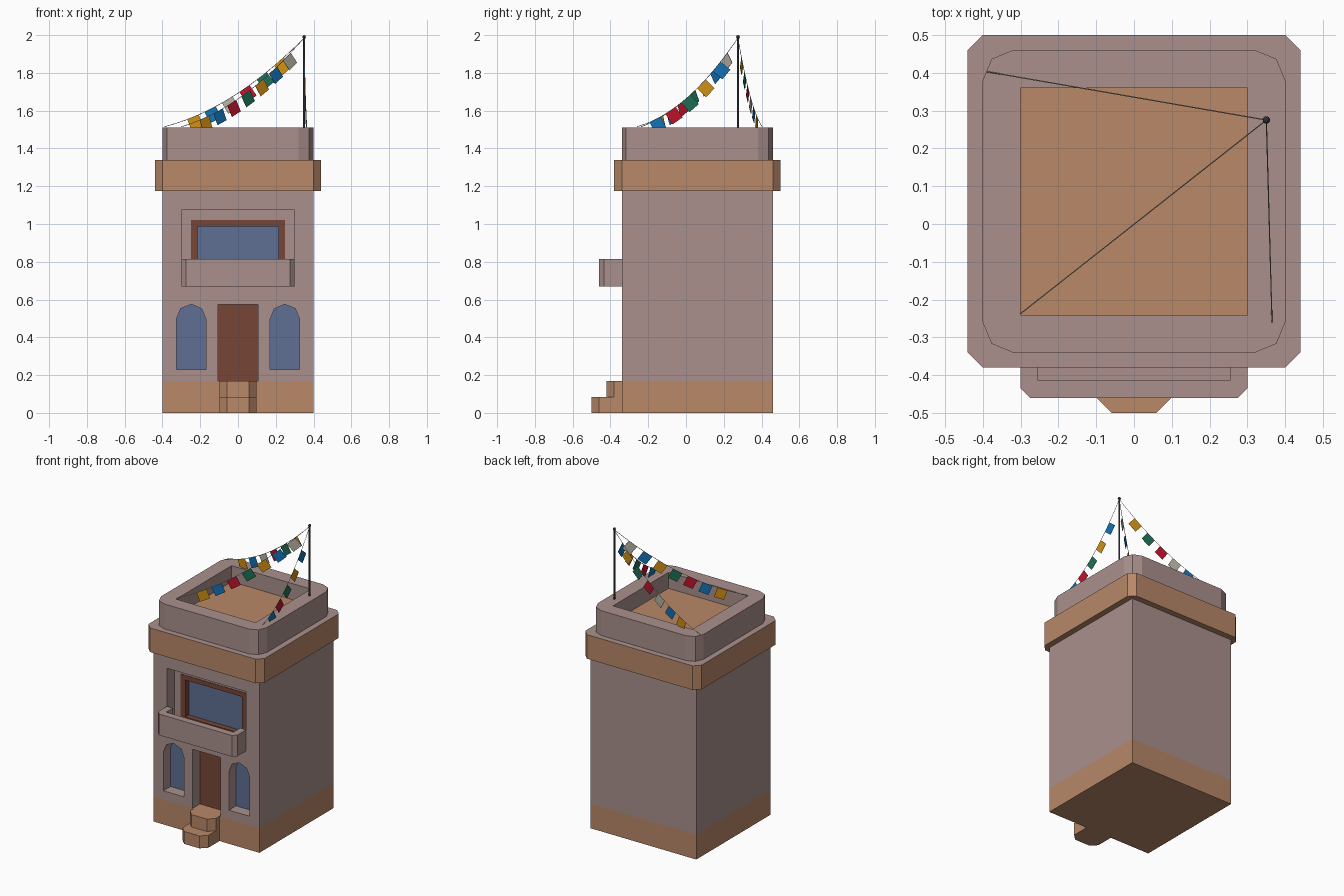
import bpy, bmesh, math
from mathutils import Vector

if "Cube" in bpy.data.objects:
    bpy.data.objects.remove(bpy.data.objects["Cube"])


def material(name, col):
    m = bpy.data.materials.new(name)
    m.diffuse_color = (*col, 1)
    m.use_nodes = True
    m.node_tree.nodes["Principled BSDF"].inputs["Base Color"].default_value = m.diffuse_color
    return m


MAUVE = material("mauve_plaster", (0.40, 0.28, 0.263))
TAN = material("tan_stone", (0.48, 0.246, 0.138))
BROWN = material("brown_wood", (0.18, 0.061, 0.037))
GLASS = material("blue_glass", (0.112, 0.162, 0.296))
DARK = material("dark_metal", (0.03, 0.03, 0.035))
FLAG = {"O": material("orange_cloth", (0.64, 0.28, 0.007)),
        "B": material("blue_cloth", (0.007, 0.17, 0.48)),
        "R": material("red_cloth", (0.51, 0.007, 0.026)),
        "G": material("green_cloth", (0.013, 0.156, 0.091)),
        "W": material("white_cloth", (0.48, 0.456, 0.376))}


def prism(name, pts, a, b, mat, axis="z"):
    """Extrude a 2D outline from a to b along z (xy outline) or y (xz outline)."""
    bm = bmesh.new()
    place = (lambda p, h: (p[0], p[1], h)) if axis == "z" else (lambda p, h: (p[0], h, p[1]))
    lo = [bm.verts.new(place(p, a)) for p in pts]
    hi = [bm.verts.new(place(p, b)) for p in pts]
    bm.faces.new(lo)
    bm.faces.new(hi)
    n = len(pts)
    for i in range(n):
        bm.faces.new((lo[i], lo[(i + 1) % n], hi[(i + 1) % n], hi[i]))
    bmesh.ops.recalc_face_normals(bm, faces=bm.faces)
    me = bpy.data.meshes.new(name)
    bm.to_mesh(me)
    bm.free()
    me.materials.append(mat)
    ob = bpy.data.objects.new(name, me)
    bpy.context.collection.objects.link(ob)
    return ob


def rect(x0, x1, y0, y1):
    return [(x0, y0), (x1, y0), (x1, y1), (x0, y1)]


def round_rect(x, y0, y1, r, seg):
    pts = []
    for cx, cy, a0 in ((x - r, y1 - r, 0), (r - x, y1 - r, 90), (r - x, y0 + r, 180), (x - r, y0 + r, 270)):
        for i in range(seg + 1):
            a = math.radians(a0 + 90 * i / seg)
            pts.append((cx + r * math.cos(a), cy + r * math.sin(a)))
    return pts


def front_cut(x, y0, y1, c):
    """Rectangle with the two front corners cut off."""
    return [(-x, y1), (-x, y0 + c), (c - x, y0), (x - c, y0), (x, y0 + c), (x, y1)]


def cut(ob, *cutters):
    for c in cutters:
        m = ob.modifiers.new("cut", "BOOLEAN")
        m.operation, m.solver, m.object = "DIFFERENCE", "EXACT", c
        bpy.context.view_layer.objects.active = ob
        bpy.ops.object.modifier_apply(modifier=m.name)
    for c in cutters:
        bpy.data.objects.remove(c)


def arch(cx):
    w = 0.078
    top = [(cx + w * math.cos(math.radians(a)), 0.497 + w * math.sin(math.radians(a)))
           for a in range(0, 181, 45)]
    return [(cx - w, 0.23), (cx + w, 0.23)] + top


# Main tower with recessed openings
FRONT, BACK = -0.34, 0.46
D = FRONT + 0.08
prism("plinth", rect(-0.4, 0.4, FRONT, BACK), 0, 0.17, TAN)
walls = prism("walls", rect(-0.4, 0.4, FRONT, BACK), 0.17, 1.18, MAUVE)
door_shape = rect(-0.105, 0.105, 0.17, 0.573)
openings = [prism("cutter", rect(-0.105, 0.105, 0.15, 0.573), -0.5, D, MAUVE, "y"),
            prism("cutter", rect(-0.3, 0.3, 0.70, 1.075), -0.5, D, MAUVE, "y"),
            prism("cutter", rect(-0.25, 0.25, 0.70, 1.02), -0.5, D + 0.06, MAUVE, "y")]
openings += [prism("cutter", arch(s * 0.248), -0.5, D, MAUVE, "y") for s in (-1, 1)]
cut(walls, *openings)

# Door and windows
prism("door", door_shape, D - 0.003, D + 0.02, BROWN, "y")
for s, side in ((-1, "left"), (1, "right")):
    prism("arched_window_" + side, arch(s * 0.248), D - 0.003, D + 0.02, GLASS, "y")
frame = prism("balcony_window_frame", rect(-0.25, 0.25, 0.70, 1.02), D - 0.003, D + 0.06, BROWN, "y")
cut(frame, prism("cutter", rect(-0.215, 0.215, 0.735, 0.988), -0.5, D + 0.2, BROWN, "y"))
prism("balcony_window_glass", rect(-0.22, 0.22, 0.73, 0.992), D + 0.035, D + 0.05, GLASS, "y")

# Balcony tray
balcony = prism("balcony", front_cut(0.3, -0.46, FRONT, 0.025), 0.67, 0.815, MAUVE)
cut(balcony, prism("cutter", rect(-0.255, 0.255, -0.412, -0.2), 0.70, 0.9, MAUVE))

# Entrance steps
prism("lower_step", front_cut(0.098, -0.5, FRONT, 0.04), 0, 0.085, TAN)
prism("upper_step", front_cut(0.098, -0.42, FRONT, 0.04), 0.085, 0.17, TAN)

# Cornice band with plaster on its top face
band = prism("cornice_band", round_rect(0.44, -0.38, 0.5, 0.04, 1), 1.175, 1.34, TAN)
band.data.materials.append(MAUVE)
for p in band.data.polygons:
    if p.normal.z > 0.9:
        p.material_index = 1

# Roof parapet and terrace floor
parapet = prism("parapet", round_rect(0.4, FRONT, BACK, 0.08, 2), 1.34, 1.51, MAUVE)
cut(parapet, prism("cutter", rect(-0.3, 0.3, -0.24, 0.36), 1.30, 1.6, MAUVE))
prism("roof_floor", rect(-0.3, 0.3, -0.24, 0.36), 1.34, 1.40, TAN)

# Flag pole with finial
PX, PY = 0.35, 0.275
bpy.ops.mesh.primitive_cylinder_add(vertices=12, radius=0.006, depth=0.50, location=(PX, PY, 1.74))
pole = bpy.context.object
bpy.ops.mesh.primitive_uv_sphere_add(segments=10, ring_count=6, radius=0.01, location=(PX, PY, 1.99))
finial = bpy.context.object
pole.name, finial.name = "flag_pole", "pole_finial"
for o in (pole, finial):
    o.data.materials.append(DARK)


# Sagging strings with square flags hanging beneath
def bunting(name, end, sag, flags, t0, dt):
    a, b = Vector((PX, PY, 1.985)), Vector(end)

    def at(t):
        return a.lerp(b, t) - Vector((0, 0, 4 * sag * t * (1 - t)))

    cu = bpy.data.curves.new(name + "_string", "CURVE")
    cu.dimensions = "3D"
    cu.bevel_depth, cu.bevel_resolution = 0.0015, 0
    sp = cu.splines.new("POLY")
    sp.points.add(20)
    for i, p in enumerate(sp.points):
        p.co = (*at(i / 20), 1)
    cu.materials.append(FLAG["W"])
    bpy.context.collection.objects.link(bpy.data.objects.new(name + "_string", cu))
    side = (b - a).cross(Vector((0, 0, 1))).normalized()
    for i, c in enumerate(flags):
        t = t0 + dt * i
        along = (at(t + 0.01) - at(t - 0.01)).normalized()
        down = along.cross(side)
        if down.z > 0:
            down.negate()
        w, h, th = along * 0.033, down * 0.066, side * 0.001
        me = bpy.data.meshes.new(f"{name}_flag")
        vs = [at(t) + u + v + s for s in (-th, th) for u, v in ((-w, h * 0), (w, h * 0), (w, h), (-w, h))]
        me.from_pydata(vs, [], [(0, 1, 2, 3), (7, 6, 5, 4), (0, 4, 5, 1), (1, 5, 6, 2), (2, 6, 7, 3), (3, 7, 4, 0)])
        me.materials.append(FLAG[c])
        bpy.context.collection.objects.link(bpy.data.objects.new(f"{name}_flag_{i + 1}", me))


bunting("back_bunting", (-0.39, 0.403, 1.515), 0.07, "OGRWBO", 0.18, 0.123)
bunting("diagonal_bunting", (-0.3, -0.237, 1.515), 0.07, "WBOGRBO", 0.14, 0.112)
bunting("side_bunting", (0.365, -0.26, 1.515), 0.08, "BOGRB", 0.21, 0.152)
